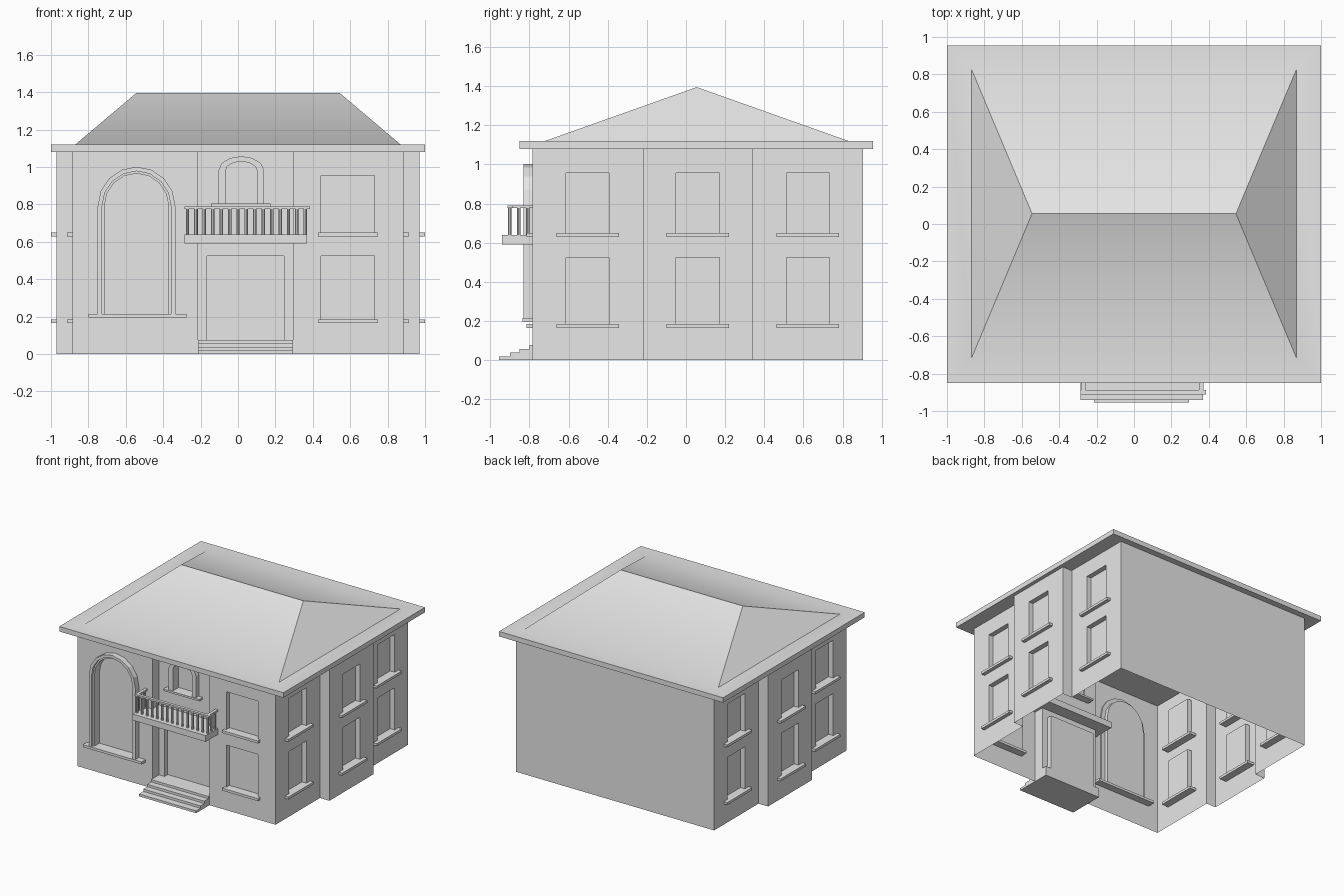
import bpy, bmesh, math
from mathutils import Vector

if "Cube" in bpy.data.objects:
    bpy.data.objects.remove(bpy.data.objects["Cube"])

# One plain plaster colour for the whole house
plaster = bpy.data.materials.new("plaster_grey")
plaster.use_nodes = True
plaster.diffuse_color = (0.8, 0.8, 0.8, 1)
plaster.node_tree.nodes["Principled BSDF"].inputs["Base Color"].default_value = (0.8, 0.8, 0.8, 1)

WALL_TOP = 1.08
RECESS = 0.04


def finish(bm, name, fix_normals=True):
    if fix_normals:
        bmesh.ops.recalc_face_normals(bm, faces=bm.faces)
    mesh = bpy.data.meshes.new(name)
    bm.to_mesh(mesh)
    bm.free()
    mesh.materials.append(plaster)
    obj = bpy.data.objects.new(name, mesh)
    bpy.context.collection.objects.link(obj)
    return obj


def add_box(bm, lo, hi):
    made = bmesh.ops.create_cube(bm, size=1)["verts"]
    for v in made:
        v.co = Vector([lo[i] + (v.co[i] + 0.5) * (hi[i] - lo[i]) for i in range(3)])


def wall_frame(a, b):
    """Map (distance along wall, height, distance outward) to a point."""
    a, b = Vector((*a, 0)), Vector((*b, 0))
    along = (b - a).normalized()
    out = Vector((along.y, -along.x, 0))
    return (lambda s, z, o=0: a + along * s + out * o + Vector((0, 0, z))), (b - a).length, out


def rect(s0, s1, z0, z1):
    return [(s0, z0), (s0, z1), (s1, z1), (s1, z0)]


def arch(centre, half, z0, spring, rise, n=8):
    curve = [(centre - half * math.cos(math.pi * i / n), spring + rise * math.sin(math.pi * i / n))
             for i in range(n + 1)]
    return [(centre - half, z0)] + curve + [(centre + half, z0)]


def wall(bm, a, b, openings=()):
    """Wall sheet with recessed openings."""
    at, length, out = wall_frame(a, b)
    edges = []
    for i, outline in enumerate([rect(0, length, 0, WALL_TOP), *openings]):
        ring = [bm.verts.new(at(s, z)) for s, z in outline]
        pairs = list(zip(ring, ring[1:] + ring[:1]))
        edges += [bm.edges.new(p) for p in pairs]
        if i:
            back = [bm.verts.new(at(s, z, -RECESS)) for s, z in outline]
            for j, (p, q) in enumerate(pairs):
                bm.faces.new((p, q, back[(j + 1) % len(back)], back[j]))
            pane = bm.faces.new(back)
            pane.normal_update()
            if pane.normal.dot(out) < 0:
                pane.normal_flip()
    made = bmesh.ops.triangle_fill(bm, edges=edges, use_beauty=True, normal=out)["geom"]
    for f in made:
        if isinstance(f, bmesh.types.BMFace):
            f.normal_update()
            if f.normal.dot(out) < 0:
                f.normal_flip()


def sill(bm, a, b, s0, s1, z0, z1, out=0.03, inner=-0.06):
    at = wall_frame(a, b)[0]
    p, q = at(s0, z0, inner), at(s1, z1, out)
    add_box(bm, [min(c) for c in zip(p, q)], [max(c) for c in zip(p, q)])


def trim(bm, a, b, outer, inner, out):
    """Raised band between two matching outlines."""
    at = wall_frame(a, b)[0]
    rows = [[bm.verts.new(at(*p, o)) for p, o in ((po, -0.01), (po, out), (pi, out), (pi, -0.01))]
            for po, pi in zip(outer, inner)]
    for r, t in zip(rows, rows[1:]):
        for k in range(4):
            bm.faces.new((r[k], r[(k + 1) % 4], t[(k + 1) % 4], t[k]))
    bm.faces.new(rows[0])
    bm.faces.new(rows[-1][::-1])


# Footprint, counter-clockwise: front, then the right-hand side, then the back
front_y, back_y, entry_y = -0.785, 0.905, -0.70
side_x, bay_x, bay0, bay1 = 0.885, 0.97, -0.22, 0.34
left_wall = ((-side_x, front_y), (-0.215, front_y))
entry_wall = ((-0.215, entry_y), (0.295, entry_y))
right_wall = ((0.295, front_y), (side_x, front_y))
STOREYS = ((0.185, 0.525), (0.65, 0.955))

walls, sills = bmesh.new(), bmesh.new()


def window_wall(a, b, centre, half, sill_half):
    wall(walls, a, b, [rect(centre - half, centre + half, z0, z1) for z0, z1 in STOREYS])
    for z0, z1 in STOREYS:
        sill(sills, a, b, centre - sill_half, centre + sill_half, z0 - 0.02, z0)


# Front walls: tall arched window, recessed entry, two plain windows
tall_x, entry_x = -0.5425 + side_x, 0.0175 + 0.215
wall(walls, *left_wall, [arch(tall_x, 0.172, 0.215, 0.79, 0.18)])
wall(walls, left_wall[1], entry_wall[0])
wall(walls, *entry_wall, [rect(0.05, 0.46, 0.075, 0.525),
                          arch(entry_x, 0.085, 0.805, 0.98, 0.05, 6)])
wall(walls, entry_wall[1], right_wall[0])
window_wall(*right_wall, 0.5875 - 0.295, 0.1425, 0.16)

# Both sides: three bays, the middle one standing forward
bays = [(side_x, front_y, bay0), (bay_x, bay0, bay1), (side_x, bay1, back_y)]
for sx in (1, -1):
    for x, y0, y1 in bays:
        ends = [(sx * x, y0), (sx * x, y1)][::sx]
        window_wall(*ends, (y1 - y0) / 2, 0.11, 0.16)
    for y, x0, x1 in ((bay0, side_x, bay_x), (bay1, bay_x, side_x)):
        wall(walls, *[(sx * x0, y), (sx * x1, y)][::sx])
wall(walls, (side_x, back_y), (-side_x, back_y))

sill(sills, *left_wall, -0.80 + side_x, -0.275 + side_x, 0.195, 0.215, 0.05)
sill(sills, *entry_wall, 0.07, 0.39, 0.79, 0.805, 0.045)
finish(walls, "house_walls", False)
finish(sills, "window_sills")

# Raised surrounds of the arched windows
bm = bmesh.new()
outer, middle, inner = [arch(tall_x, h, 0.21, 0.79, h + 0.004) for h in (0.2075, 0.184, 0.172)]
trim(bm, *left_wall, outer, middle, 0.045)
trim(bm, *left_wall, middle, inner, 0.025)
finish(bm, "tall_window_surround")
bm = bmesh.new()
trim(bm, *entry_wall, arch(entry_x, 0.1225, 0.80, 0.98, 0.078, 6),
     arch(entry_x, 0.085, 0.80, 0.98, 0.05, 6), 0.035)
finish(bm, "balcony_window_surround")

# Entrance steps
bm = bmesh.new()
for i, y in enumerate((-0.955, -0.90, -0.85, -0.80)):
    add_box(bm, (-0.215, y, 0.019 * i), (0.295, -0.66, 0.019 * (i + 1)))
finish(bm, "entrance_steps")

# Balcony slab, handrails and balusters
bm = bmesh.new()
add_box(bm, (-0.285, -0.94, 0.59), (0.37, -0.60, 0.64))
finish(bm, "balcony_slab")

bm = bmesh.new()
rail_l, rail_r, rail_y = -0.27, 0.36, -0.90
add_box(bm, (-0.285, rail_y - 0.012, 0.777), (0.385, rail_y + 0.012, 0.79))
for x in (rail_l, rail_r):
    add_box(bm, (x - 0.012, rail_y, 0.777), (x + 0.012, front_y, 0.79))
finish(bm, "balcony_handrail")

bm = bmesh.new()
count = 15
spots = [(rail_l + (rail_r - rail_l) * i / (count - 1), rail_y) for i in range(count)]
spots += [(x, y) for x in (rail_l, rail_r) for y in (-0.855, -0.81)]
for x, y in spots:
    post = bmesh.ops.create_cone(bm, cap_ends=True, segments=8, radius1=0.009, radius2=0.009, depth=0.14)
    bmesh.ops.translate(bm, verts=post["verts"], vec=(x, y, 0.71))
finish(bm, "balcony_balusters")

# Roof: eaves slab rising into a hipped top
bm = bmesh.new()


def level(x, y0, y1, z):
    return [bm.verts.new(p) for p in ((-x, y0, z), (x, y0, z), (x, y1, z), (-x, y1, z))]


levels = [level(1, -0.85, 0.955, WALL_TOP), level(1, -0.85, 0.955, 1.12), level(0.87, -0.72, 0.83, 1.12)]
bm.faces.new(levels[0][::-1])
for low, high in zip(levels, levels[1:]):
    for k in range(4):
        n = (k + 1) % 4
        bm.faces.new((low[k], low[n], high[n], high[k]))
a, b, c, d = levels[2]
left_end, right_end = [bm.verts.new((x, 0.055, 1.395)) for x in (-0.545, 0.545)]
for face in ((a, b, right_end, left_end), (b, c, right_end), (c, d, left_end, right_end), (d, a, left_end)):
    bm.faces.new(face)
roof = finish(bm, "hipped_roof")
bpy.ops.object.select_all(action="DESELECT")
roof.select_set(True)
bpy.context.view_layer.objects.active = roof
bpy.ops.object.shade_smooth_by_angle(angle=math.radians(30))
